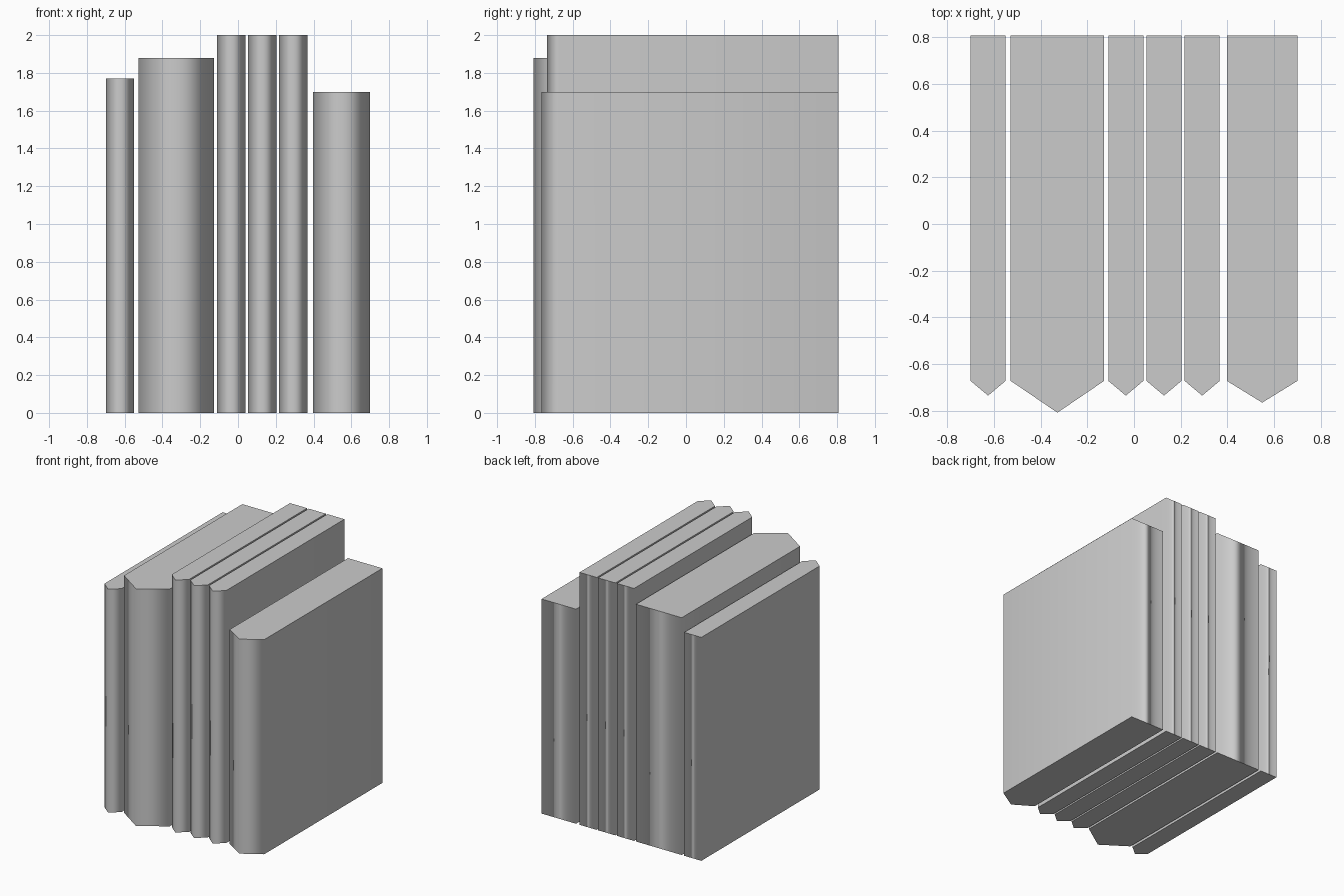
import bpy, bmesh

if "Cube" in bpy.data.objects:
    bpy.data.objects.remove(bpy.data.objects["Cube"])

BACK_Y, SHOULDER_Y = 0.808, -0.672


def make_book(name, x0, x1, tip_y, height):
    # Footprint: flat back, straight covers, pointed spine at the front
    outline = [(x0, BACK_Y), (x0, SHOULDER_Y), ((x0 + x1) / 2, tip_y),
               (x1, SHOULDER_Y), (x1, BACK_Y)]
    bm = bmesh.new()
    base = bm.faces.new([bm.verts.new((x, y, 0)) for x, y in outline])
    ext = bmesh.ops.extrude_face_region(bm, geom=[base], use_keep_orig=True)
    top = [v for v in ext["geom"] if isinstance(v, bmesh.types.BMVert)]
    bmesh.ops.translate(bm, verts=top, vec=(0, 0, height))
    bmesh.ops.recalc_face_normals(bm, faces=bm.faces)
    # Rounded shading around the cover and spine, crisp top and bottom
    for f in bm.faces:
        f.smooth = abs(f.normal.z) < 0.5
    for e in bm.edges:
        e.smooth = abs(e.verts[0].co.z - e.verts[1].co.z) > 0.5
    mesh = bpy.data.meshes.new(name)
    bm.to_mesh(mesh)
    bm.free()
    book = bpy.data.objects.new(name, mesh)
    bpy.context.collection.objects.link(book)
    # Keeps the big covers flat while the narrow spine shades softly
    mod = book.modifiers.new("weighted_normals", "WEIGHTED_NORMAL")
    mod.keep_sharp = True
    return book


# Thin book and thick book on the left
make_book("thin_book", -0.70, -0.55, -0.735, 1.77)
make_book("thick_book", -0.528, -0.128, -0.808, 1.88)

# Matching set of three tall volumes
for i in range(3):
    x = -0.11 + i * 0.1635
    make_book(f"tall_volume_{i + 1}", x, x + 0.15, -0.735, 2.0)

# Short wide book on the right
make_book("short_book", 0.398, 0.70, -0.765, 1.70)
